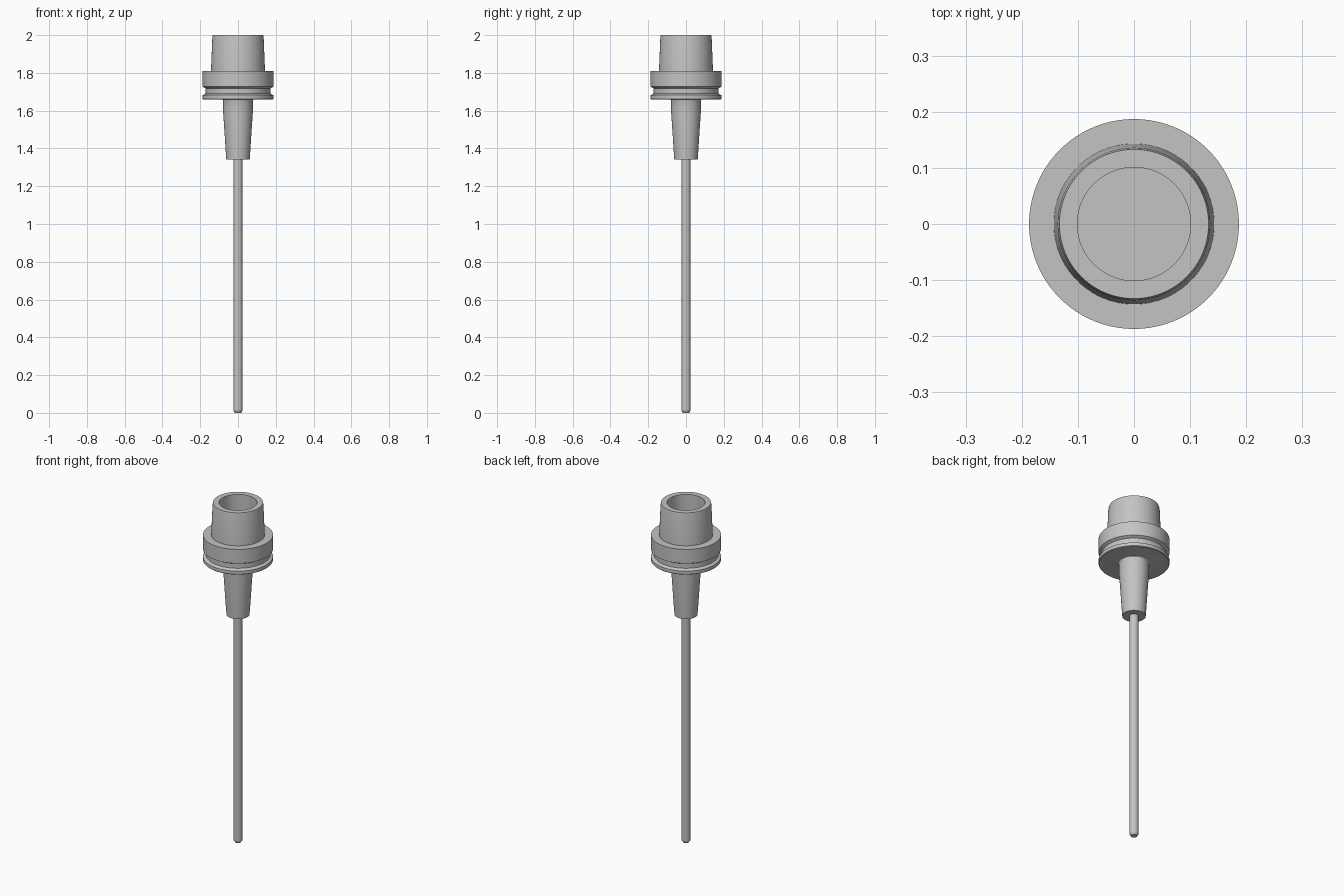
import bpy
import math

cube = bpy.data.objects.get("Cube")
if cube:
    bpy.data.objects.remove(cube, do_unlink=True)

SEGMENTS = 96

steel = bpy.data.materials.new("grey_steel")
steel.use_nodes = True
colour = (0.55, 0.55, 0.55, 1.0)
steel.diffuse_color = colour
steel.node_tree.nodes["Principled BSDF"].inputs["Base Color"].default_value = colour


def lathe(name, profile):
    """Revolve a closed (radius, height) profile, bottom to top, about z."""
    verts, rings = [], []
    for r, z in profile:
        count = SEGMENTS if r > 0 else 1
        rings.append([len(verts) + i for i in range(count)])
        for i in range(count):
            a = 2 * math.pi * i / SEGMENTS
            verts.append((r * math.cos(a), r * math.sin(a), z))
    faces = []
    for low, high in zip(rings, rings[1:]):
        for i in range(SEGMENTS):
            j = (i + 1) % SEGMENTS
            if len(low) == 1:
                faces.append((low[0], high[j], high[i]))
            elif len(high) == 1:
                faces.append((low[i], low[j], high[0]))
            else:
                faces.append((low[i], low[j], high[j], high[i]))
    mesh = bpy.data.meshes.new(name)
    mesh.from_pydata(verts, [], faces)
    mesh.materials.append(steel)
    obj = bpy.data.objects.new(name, mesh)
    bpy.context.collection.objects.link(obj)
    bpy.ops.object.select_all(action="DESELECT")
    obj.select_set(True)
    bpy.context.view_layer.objects.active = obj
    bpy.ops.object.shade_smooth_by_angle(angle=math.radians(20))
    return obj


# Long cutting shank with a chamfered tip
lathe("tool_shank", [(0, 0), (0.017, 0), (0.024, 0.012), (0.024, 1.36), (0, 1.36)])

# Holder: tapered nose, fillet, grooved flange, hollow tapered socket
fillet = [(0.087 - 0.008 * math.cos(a), 1.652 + 0.008 * math.sin(a))
          for a in (math.radians(d) for d in range(0, 91, 30))]
nose = [(0, 1.341), (0.062, 1.341), (0.079, 1.6)] + fillet
flange = [(0.184, 1.66), (0.187, 1.663), (0.187, 1.682), (0.171, 1.691),
          (0.171, 1.718), (0.187, 1.727), (0.187, 1.81)]
socket = [(0.143, 1.81), (0.136, 1.985), (0.133, 2.0),
          (0.101, 2.0), (0.101, 1.81), (0, 1.81)]
lathe("tool_holder", nose + flange + socket)
